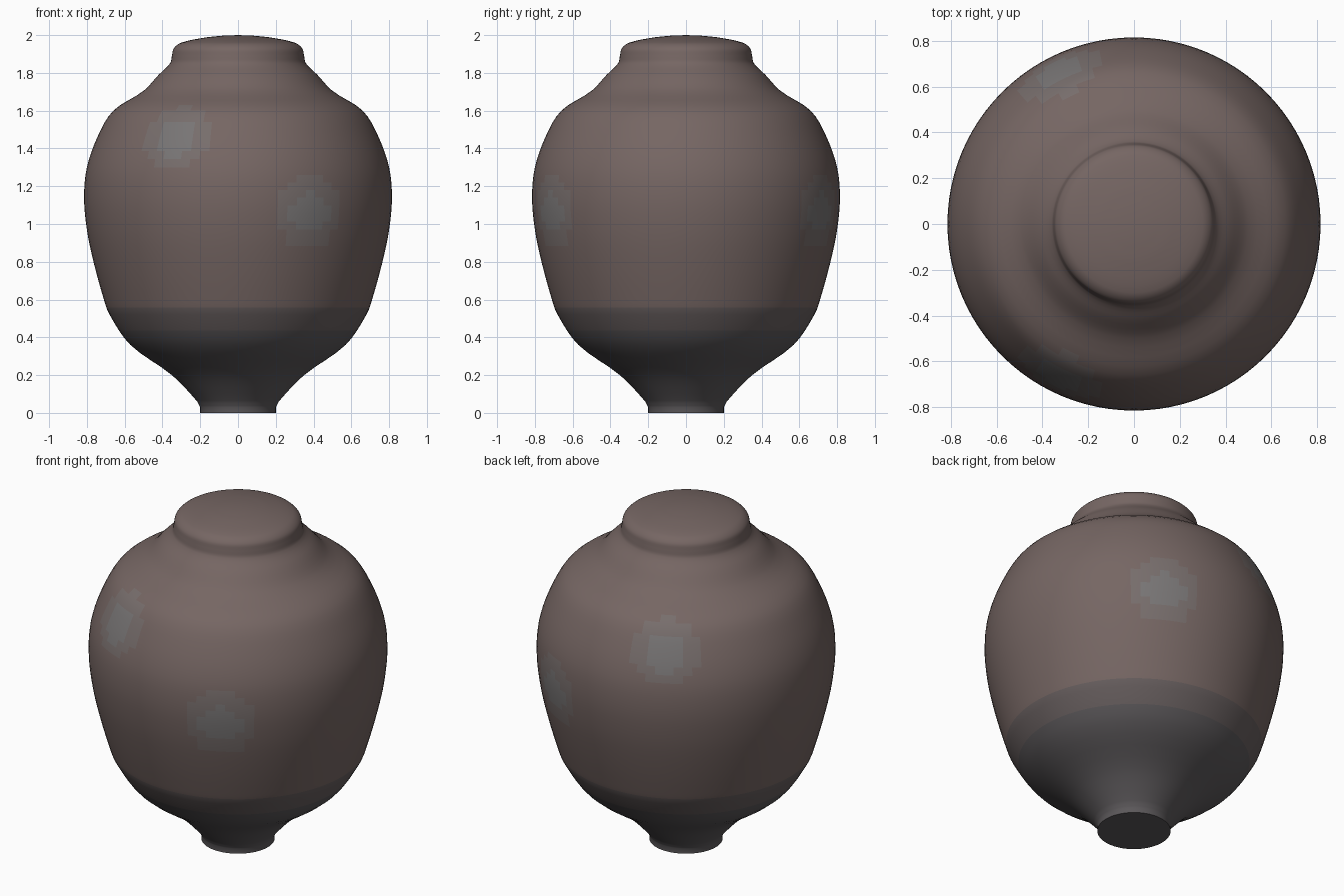
import bpy, bmesh, math
from mathutils import Vector

if "Cube" in bpy.data.objects:
    bpy.data.objects.remove(bpy.data.objects["Cube"])

SEG = 96

def material(name, rgb):
    m = bpy.data.materials.new(name)
    m.diffuse_color = (*rgb, 1)
    m.use_nodes = True
    m.node_tree.nodes["Principled BSDF"].inputs["Base Color"].default_value = m.diffuse_color
    return m

# Outer profile (radius, height), foot to rim
profile = [(0.20, 0.0), (0.20, 0.03), (0.22, 0.065), (0.35, 0.20), (0.57, 0.36),
           (0.68, 0.52), (0.71, 0.60), (0.765, 0.80), (0.80, 0.97), (0.815, 1.14),
           (0.80, 1.30), (0.74, 1.47), (0.66, 1.60), (0.50, 1.705), (0.42, 1.79),
           (0.36, 1.85), (0.35, 1.89), (0.34, 1.93), (0.30, 1.96), (0.175, 1.987),
           (0.08, 1.997)]

def smooth(pts, n=4):
    # Catmull-Rom curve through the points
    v = [Vector(p) for p in pts]
    out = []
    for i in range(len(v) - 1):
        a, b, c, d = v[max(i - 1, 0)], v[i], v[i + 1], v[min(i + 2, len(v) - 1)]
        span = (c - b).length
        t1 = (c - a).normalized() * span
        t2 = (d - b).normalized() * span
        for k in range(n):
            t = k / n
            out.append(b * (2*t**3 - 3*t*t + 1) + t1 * (t**3 - 2*t*t + t)
                       + c * (3*t*t - 2*t**3) + t2 * (t**3 - t*t))
    return out + [v[-1]]

# Straight foot edge, then the smooth body
curve = [Vector(profile[0])] + smooth(profile[1:])

# Lathe the vase, closing the foot and the domed top
bm = bmesh.new()
rings = []
for r, z in curve:
    rings.append([bm.verts.new((r * math.cos(2*math.pi*i/SEG), r * math.sin(2*math.pi*i/SEG), z))
                  for i in range(SEG)])
top = bm.verts.new((0, 0, 2.0))
bm.faces.new(reversed(rings[0]))
for i in range(SEG):
    j = (i + 1) % SEG
    for lo, hi in zip(rings, rings[1:]):
        bm.faces.new((lo[i], lo[j], hi[j], hi[i]))
    bm.faces.new((rings[-1][i], rings[-1][j], top))

# Clay colours: grey foot, blended into brown body, with soft pale glaze spots
mats = [material("foot_grey", (0.105, 0.097, 0.102)),
        material("lower_clay", (0.135, 0.112, 0.112)),
        material("body_clay", (0.18, 0.133, 0.125)),
        material("spot_edge", (0.185, 0.155, 0.15)),
        material("spot_middle", (0.19, 0.18, 0.18))]
spots = [(0.38, -0.71, 1.06), (-0.33, -0.67, 1.46), (0.38, 0.71, 1.06), (-0.33, 0.67, 1.46)]
for f in bm.faces:
    c = f.calc_center_median()
    d = min((c - Vector(s)).length for s in spots)
    if d < 0.11:
        f.material_index = 4
    elif d < 0.19:
        f.material_index = 3
    else:
        f.material_index = 0 if c.z < 0.42 else 1 if c.z < 0.56 else 2

mesh = bpy.data.meshes.new("vase")
bm.to_mesh(mesh)
bm.free()
for m in mats:
    mesh.materials.append(m)
vase = bpy.data.objects.new("vase", mesh)
bpy.context.collection.objects.link(vase)
bpy.context.view_layer.objects.active = vase
vase.select_set(True)
bpy.ops.object.shade_smooth_by_angle(angle=math.radians(40))
